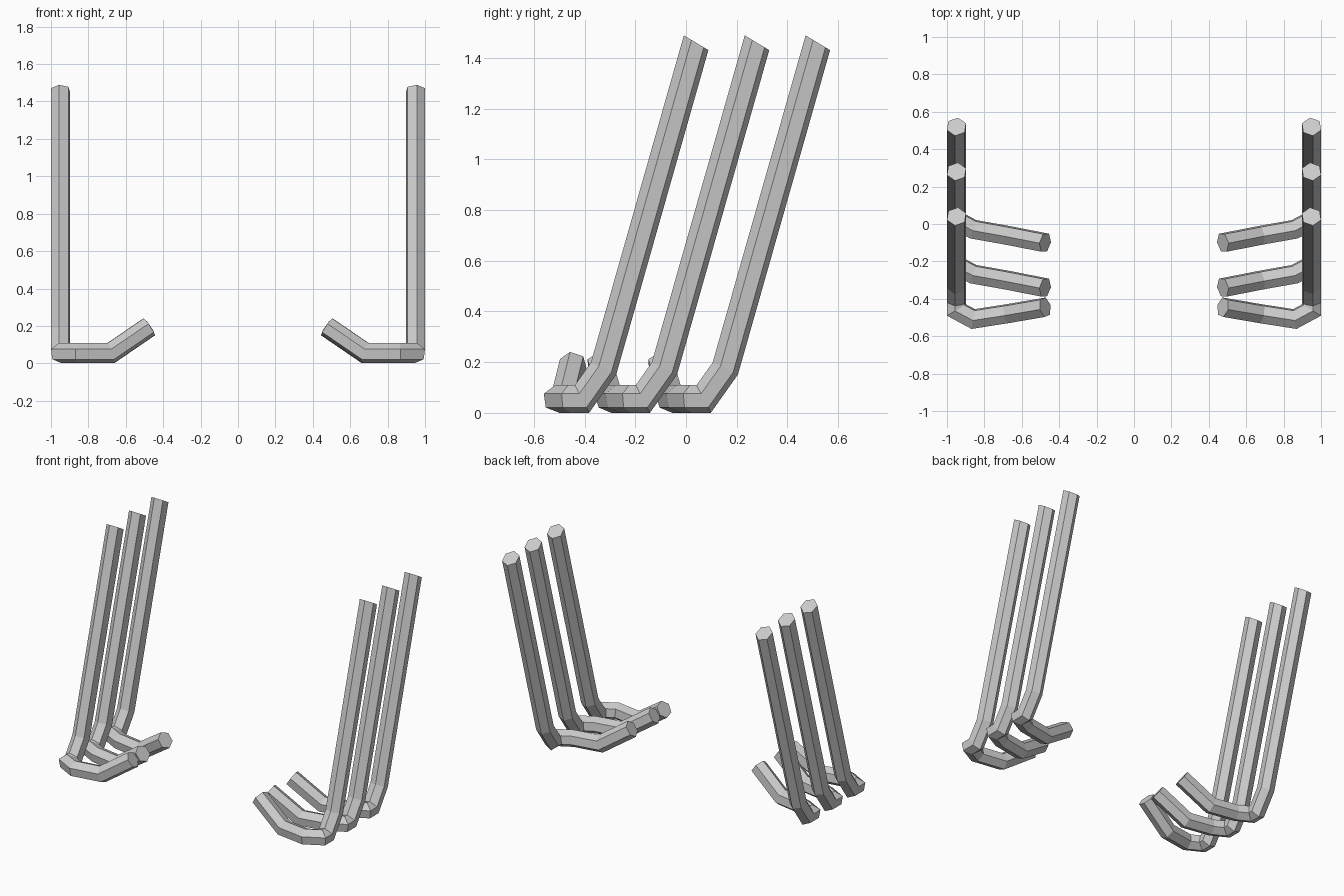
import bpy, bmesh, math
from mathutils import Vector

if "Cube" in bpy.data.objects:
    bpy.data.objects.remove(bpy.data.objects["Cube"])

RADIUS, SIDES, ROLL = 0.055, 6, math.radians(8)


def sweep(name, path, start_normal):
    """Hexagonal tube along a path, with mitred bends and closed ends."""
    pts = [Vector(p) for p in path]
    dirs = [(b - a).normalized() for a, b in zip(pts, pts[1:])]
    # Hexagon square to the first segment, one corner nearly facing front
    side = Vector((1, 0, 0))
    front = dirs[0].cross(side).normalized()
    if front.y > 0:
        front.negate()
    ring = []
    for i in range(SIDES):
        a = ROLL + i * math.tau / SIDES
        ring.append(pts[0] + RADIUS * (front * math.cos(a) + side * math.sin(a)))
    bm = bmesh.new()
    rings = []
    for i, p in enumerate(pts):
        d = dirs[max(i - 1, 0)]
        if i == 0:
            n = Vector(start_normal)
        elif i == len(pts) - 1:
            n = d
        else:
            n = dirs[i - 1] + dirs[i]
        # Slide the corners along the segment onto the mitre plane
        ring = [v + d * ((p - v).dot(n) / d.dot(n)) for v in ring]
        rings.append([bm.verts.new(v) for v in ring])
    for r0, r1 in zip(rings, rings[1:]):
        for i in range(SIDES):
            j = (i + 1) % SIDES
            bm.faces.new((r0[i], r0[j], r1[j], r1[i]))
    bm.faces.new(rings[0])
    bm.faces.new(rings[-1])
    bmesh.ops.recalc_face_normals(bm, faces=bm.faces)
    mesh = bpy.data.meshes.new(name)
    bm.to_mesh(mesh)
    bm.free()
    obj = bpy.data.objects.new(name, mesh)
    bpy.context.collection.objects.link(obj)
    # Matching pipe on the other side
    obj.modifiers.new("mirror", 'MIRROR').use_clip = False
    return obj


# Inner arms: y of the corner, upward bend and tip, before the pipe's offset
FRONT_ARM = (-0.508, -0.48, -0.445)
REAR_ARM = (-0.508, -0.54, -0.58)

for name, dy, arm in (("front_pipes", 0.0, FRONT_ARM),
                      ("middle_pipes", 0.24, REAR_ARM),
                      ("rear_pipes", 0.48, REAR_ARM)):
    sweep(name, [(0.949, 0.04 + dy, 1.46),
                 (0.949, -0.325 + dy, 0.175),
                 (0.949, -0.41 + dy, 0.055),
                 (0.949, -0.46 + dy, 0.055),
                 (0.86, arm[0] + dy, 0.055),
                 (0.68, arm[1] + dy, 0.055),
                 (0.475, arm[2] + dy, 0.195)],
          (0, 0.06, 0.10))
